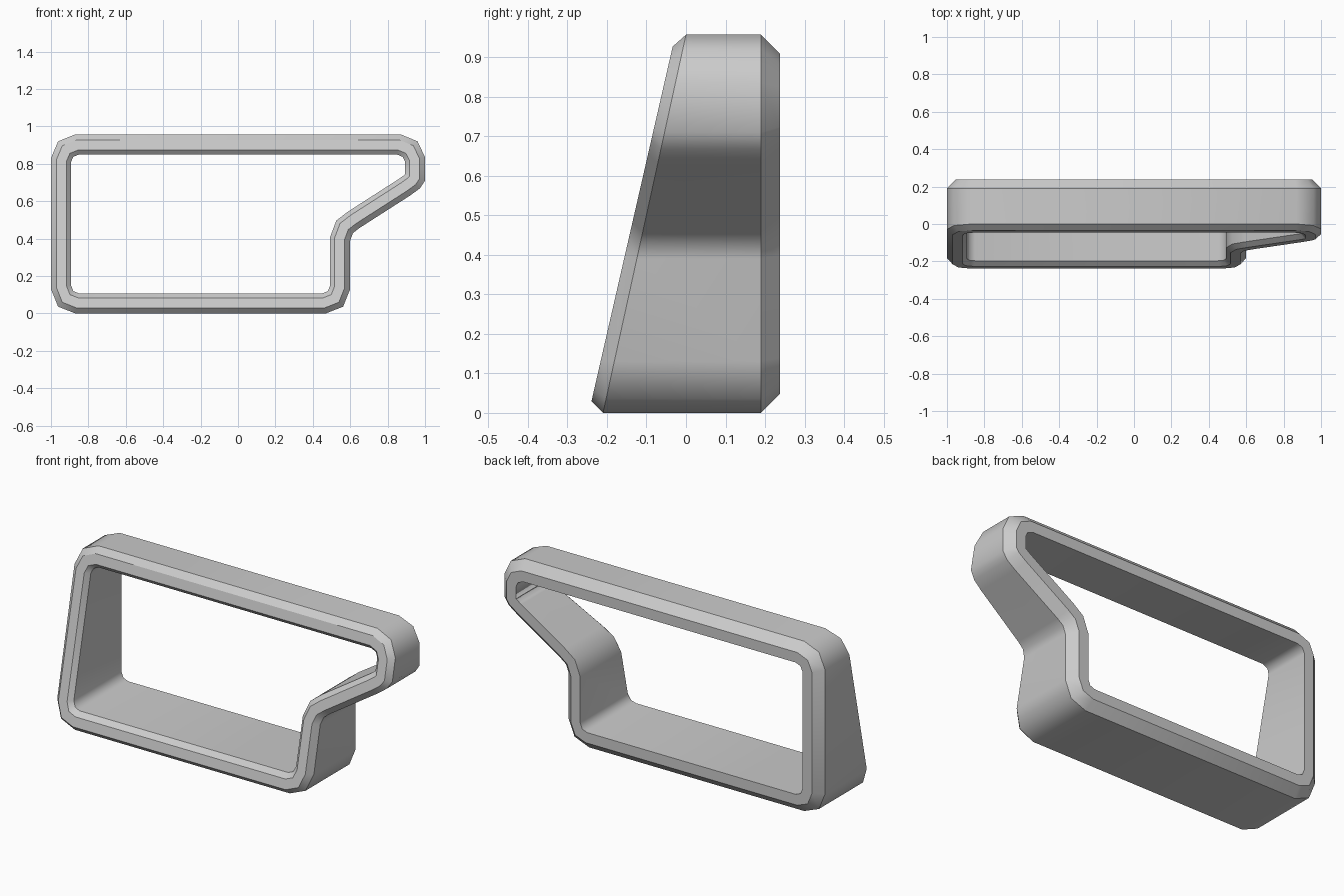
import bpy, bmesh
from mathutils import Vector

if "Cube" in bpy.data.objects:
    bpy.data.objects.remove(bpy.data.objects["Cube"])

# Outer outline in the xz plane, counter-clockwise seen from the front
OUTLINE = [Vector(p) for p in [
    (-0.87, 0), (0.47, 0), (0.562, 0.036), (0.6, 0.13),
    (0.6, 0.39), (0.615, 0.43), (0.65, 0.457), (0.92, 0.63), (0.972, 0.668), (1, 0.71),
    (1, 0.835), (0.96, 0.92), (0.87, 0.957),
    (-0.87, 0.957), (-0.962, 0.92), (-1, 0.83),
    (-1, 0.13), (-0.962, 0.036)]]


def inset(pts, d):
    """Mitred inward offset of a closed outline."""
    out = []
    for i, p in enumerate(pts):
        a = (p - pts[i - 1]).normalized()
        b = (pts[(i + 1) % len(pts)] - p).normalized()
        n1, n2 = Vector((-a.y, a.x)), Vector((-b.y, b.x))
        out.append(p + (n1 + n2) * d / (1 + n1.dot(n2)))
    return out


def front(z):
    """Sloping front plane."""
    return -0.246 + 0.229 * z


# Cross-section: inset distance and depth as a function of height
SECTION = [
    (0.0, lambda z: 0.19),
    (0.0, lambda z: -0.21 + 0.2194 * z),
    (0.03, front),
    (0.083, front),
    (0.107, lambda z: front(z) + 0.025),
    (0.107, lambda z: 0.238),
    (0.048, lambda z: 0.238),
]

# Frame: loops bridged around the section, creased along each loop
bm = bmesh.new()
loops = [[bm.verts.new((p.x, depth(p.y), p.y)) for p in inset(OUTLINE, d)]
         for d, depth in SECTION]
n = len(OUTLINE)
for k, loop in enumerate(loops):
    prev = loops[k - 1]
    for i in range(n):
        j = (i + 1) % n
        bm.faces.new((prev[i], prev[j], loop[j], loop[i])).smooth = True
for loop in loops:
    for i in range(n):
        bm.edges.get((loop[i], loop[(i + 1) % n])).smooth = False
bmesh.ops.recalc_face_normals(bm, faces=bm.faces)

mesh = bpy.data.meshes.new("window_frame")
bm.to_mesh(mesh)
bm.free()
frame = bpy.data.objects.new("window_frame", mesh)
bpy.context.collection.objects.link(frame)
